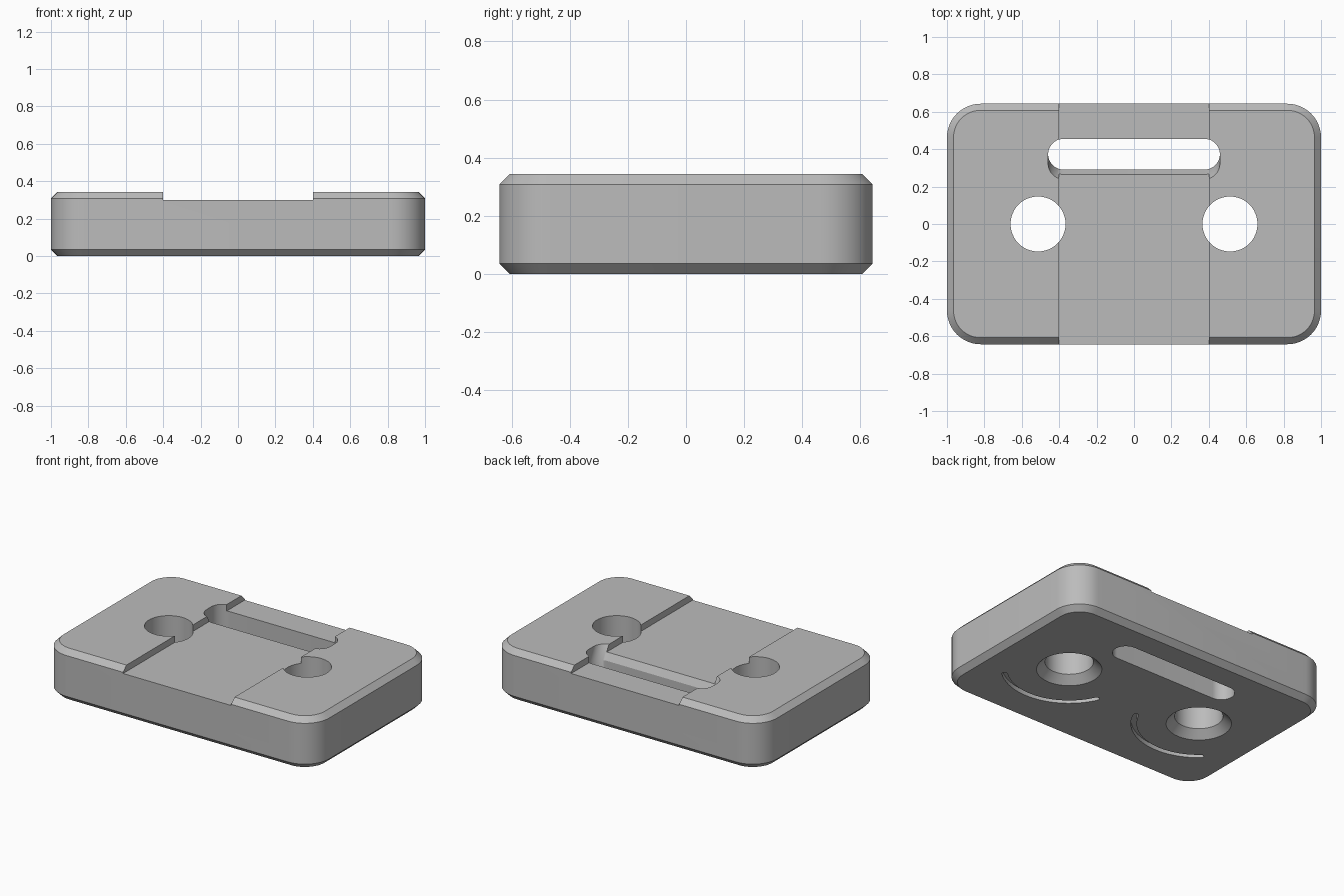
import bpy, bmesh
from math import sin, cos, pi, radians

cube = bpy.data.objects.get("Cube")
if cube:
    bpy.data.objects.remove(cube, do_unlink=True)

# Single grey material
grey = bpy.data.materials.new("plain grey")
grey.use_nodes = True
COLOR = (0.5, 0.5, 0.5, 1)
grey.diffuse_color = COLOR
bsdf = next(n for n in grey.node_tree.nodes if n.type == 'BSDF_PRINCIPLED')
bsdf.inputs["Base Color"].default_value = COLOR


def rounded(hx, hy, r, cx=0, cy=0, drop=0, seg=12):
    """Rounded rectangle outline; drop pulls the front half towards -y."""
    pts = []
    for q, (sx, sy) in enumerate([(1, 1), (-1, 1), (-1, -1), (1, -1)]):
        for i in range(seg + 1):
            a = (q + i / seg) * pi / 2
            y = cy + sy * (hy - r) + r * sin(a) - (drop if sy < 0 else 0)
            pts.append((cx + sx * (hx - r) + r * cos(a), y))
    return pts


def arc_band(cx, radius, width, start, end, seg=24):
    """Curved strip outline with round ends."""
    h = width / 2
    angles = [start + (end - start) * i / seg for i in range(seg + 1)]
    pts = [(cx + (radius + h) * cos(a), (radius + h) * sin(a)) for a in angles]
    pts += [(cx + radius * cos(end) + h * cos(end + pi * k / 6),
             radius * sin(end) + h * sin(end + pi * k / 6)) for k in range(1, 6)]
    pts += [(cx + (radius - h) * cos(a), (radius - h) * sin(a)) for a in reversed(angles)]
    pts += [(cx + radius * cos(start) + h * cos(start + pi + pi * k / 6),
             radius * sin(start) + h * sin(start + pi + pi * k / 6)) for k in range(1, 6)]
    return pts


def loft(name, rings):
    """Solid through stacked outlines, each given as (z, points)."""
    bm = bmesh.new()
    loops = [[bm.verts.new((x, y, z)) for x, y in pts] for z, pts in rings]
    n = len(loops[0])
    for a, b in zip(loops, loops[1:]):
        for i in range(n):
            j = (i + 1) % n
            bm.faces.new((a[i], a[j], b[j], b[i]))
    bm.faces.new(loops[0][::-1])
    bm.faces.new(loops[-1])
    bmesh.ops.remove_doubles(bm, verts=bm.verts, dist=1e-5)
    bmesh.ops.recalc_face_normals(bm, faces=bm.faces)
    mesh = bpy.data.meshes.new(name)
    bm.to_mesh(mesh)
    bm.free()
    mesh.materials.append(grey)
    obj = bpy.data.objects.new(name, mesh)
    bpy.context.collection.objects.link(obj)
    return obj


# Plate with rounded corners and chamfered rims
HX, HY, H, R, C = 1.0, 0.643, 0.343, 0.18, 0.035
full = rounded(HX, HY, R)
inset = rounded(HX - C, HY - C, R - C)
plate = loft("base_plate", [(0, inset), (C, full), (H - C, full), (H, inset)])

# Shallow channel across the top
channel = [(-0.4, -1), (0.4, -1), (0.4, 1), (-0.4, 1)]
cutters = [loft("channel_cutter", [(0.3, channel), (0.5, channel)])]

# Long slot whose front edge leans forward near the top
slot = rounded(0.459, 0.082, 0.082, cy=0.373)
slot_top = rounded(0.459, 0.082, 0.082, cy=0.373, drop=0.084)
cutters.append(loft("slot_cutter", [(-0.1, slot), (0.255, slot), (0.4, slot_top)]))

for side in (1, -1):
    # Through holes countersunk from below
    cx = side * 0.513
    profile = [(-0.05, 0.25), (0.05, 0.147), (0.5, 0.147)]
    cutters.append(loft("hole_cutter", [(z, rounded(r, r, r, cx)) for z, r in profile]))
    # Curved grooves underneath
    band = [(side * x, y) for x, y in
            arc_band(0.513, 0.395, 0.034, radians(-155), radians(-48))]
    cutters.append(loft("groove_cutter", [(-0.05, band), (0.03, band)]))

# Cut everything, then discard the cutters
bpy.context.view_layer.objects.active = plate
for cutter in cutters:
    cutter.hide_render = True
    mod = plate.modifiers.new("cut", 'BOOLEAN')
    mod.operation = 'DIFFERENCE'
    mod.solver = 'EXACT'
    mod.object = cutter
    bpy.ops.object.modifier_apply(modifier=mod.name)
    bpy.data.objects.remove(cutter, do_unlink=True)

# Smooth rounds, sharp edges
for obj in bpy.context.selected_objects:
    obj.select_set(False)
plate.select_set(True)
bpy.ops.object.shade_smooth_by_angle(angle=radians(28))
